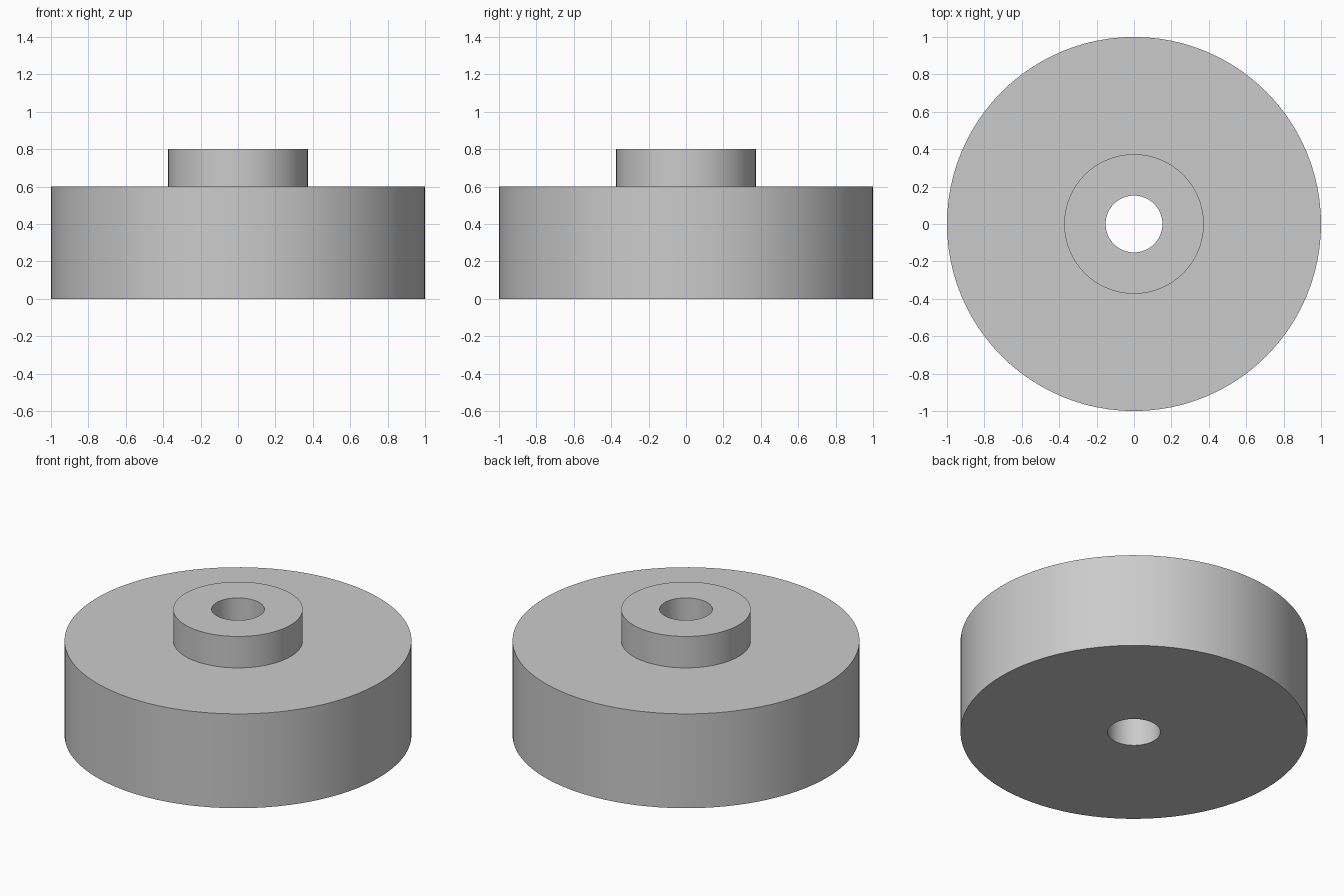
import bpy, bmesh, math

if "Cube" in bpy.data.objects:
    bpy.data.objects.remove(bpy.data.objects["Cube"])

SEGMENTS = 96
OUTER_R, HUB_R, BORE_R = 1.0, 0.373, 0.152
BODY_H, TOTAL_H = 0.6, 0.8

# Closed half-section of the wheel: bore, base, rim, shoulder, hub
PROFILE = [
    (BORE_R, 0), (OUTER_R, 0), (OUTER_R, BODY_H),
    (HUB_R, BODY_H), (HUB_R, TOTAL_H), (BORE_R, TOTAL_H),
]


def lathe(name, profile, material):
    """Revolve a closed (radius, height) section around z."""
    bm = bmesh.new()
    rings = []
    for i in range(SEGMENTS):
        a = 2 * math.pi * i / SEGMENTS
        rings.append([bm.verts.new((r * math.cos(a), r * math.sin(a), z))
                      for r, z in profile])
    n = len(profile)
    for i in range(SEGMENTS):
        here, there = rings[i], rings[(i + 1) % SEGMENTS]
        for j in range(n):
            k = (j + 1) % n
            bm.faces.new((here[j], there[j], there[k], here[k]))
    bmesh.ops.recalc_face_normals(bm, faces=bm.faces)
    mesh = bpy.data.meshes.new(name)
    bm.to_mesh(mesh)
    bm.free()
    mesh.materials.append(material)
    obj = bpy.data.objects.new(name, mesh)
    bpy.context.collection.objects.link(obj)
    bpy.context.view_layer.objects.active = obj
    obj.select_set(True)
    bpy.ops.object.shade_smooth_by_angle(angle=math.radians(30))
    return obj


grey = bpy.data.materials.new("plain grey")
grey.diffuse_color = (0.6, 0.6, 0.6, 1)
grey.use_nodes = True
grey.node_tree.nodes["Principled BSDF"].inputs["Base Color"].default_value = grey.diffuse_color

# Thick disc with raised hub and a through bore
lathe("hubbed_wheel", PROFILE, grey)
